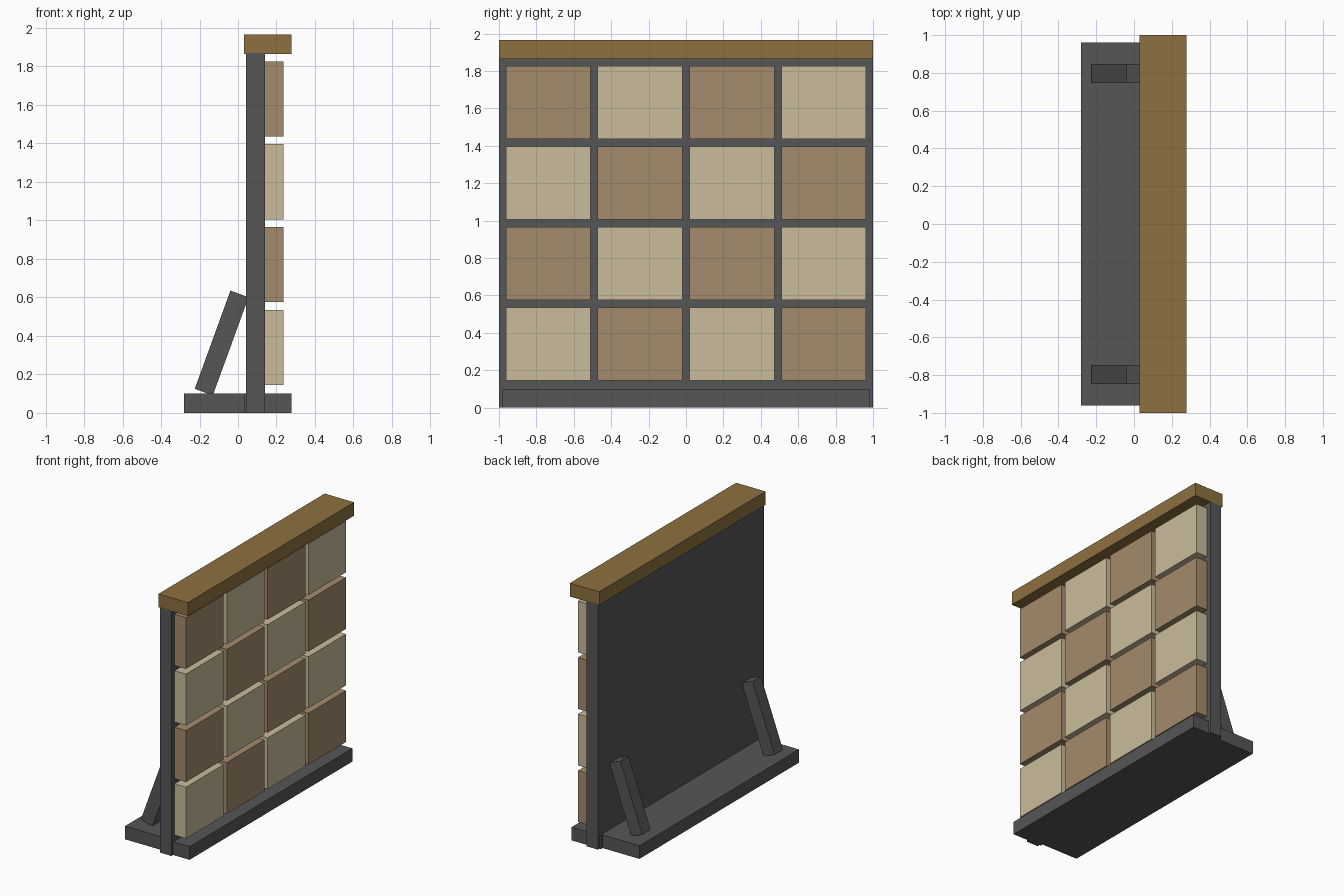
import bpy, math

if "Cube" in bpy.data.objects:
    bpy.data.objects.remove(bpy.data.objects["Cube"])


def linear(c):
    c /= 255
    return c / 12.92 if c <= 0.04045 else ((c + 0.055) / 1.055) ** 2.4


def material(name, rgb):
    m = bpy.data.materials.new(name)
    m.diffuse_color = (*[linear(c) for c in rgb], 1)
    m.use_nodes = True
    m.node_tree.nodes["Principled BSDF"].inputs["Base Color"].default_value = m.diffuse_color
    return m


steel = material("dark grey", (86, 86, 86))
wood = material("golden brown", (141, 113, 64))
cream = material("cream", (202, 188, 156))
tan = material("tan", (164, 139, 108))


def box(name, mat, centre, size, tilt=0):
    """Box from its centre and full size, tilted about the y axis."""
    bpy.ops.mesh.primitive_cube_add(size=1, location=centre, rotation=(0, tilt, 0))
    ob = bpy.context.object
    ob.name = name
    ob.scale = size
    bpy.ops.object.transform_apply(location=False, rotation=False, scale=True)
    ob.data.materials.append(mat)
    return ob


# upright backing panel and wooden top rail
box("back_panel", steel, (0.091, 0, 0.935), (0.098, 2.0, 1.87))
box("top_rail", wood, (0.154, 0, 1.915), (0.248, 2.0, 0.102))

# floor bases: slightly longer one in front, shorter one behind
box("front_base", steel, (0.154, 0, 0.05), (0.248, 1.96, 0.1))
box("rear_base", steel, (-0.12, 0, 0.05), (0.32, 1.92, 0.1))

# slanted braces behind the panel
for side, y in (("left", -0.796), ("right", 0.796)):
    box("brace_" + side, steel, (-0.085, y, 0.363), (0.1, 0.1, 0.543), math.radians(20))

# checkerboard of display blocks
for row in range(4):
    for col in range(4):
        box(f"block_{row}_{col}", tan if (row + col) % 2 else cream,
            (0.187, (col - 1.5) * 0.491, 0.340 + row * 0.4305),
            (0.098, 0.453, 0.391))
